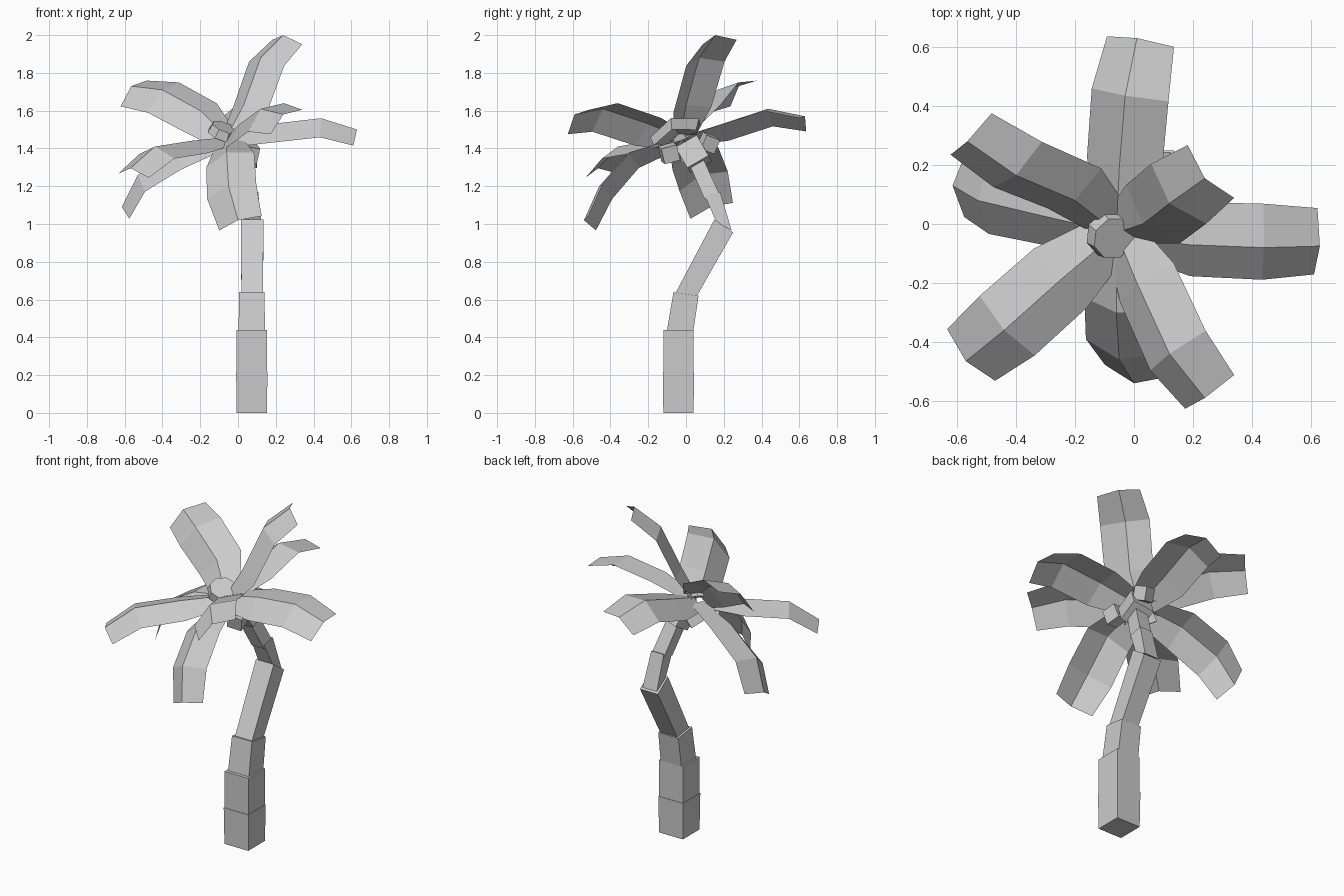
import bpy, math
from mathutils import Vector, Matrix

if "Cube" in bpy.data.objects:
    bpy.data.objects.remove(bpy.data.objects["Cube"])

grey = bpy.data.materials.new("light_grey")
grey.diffuse_color = (0.6, 0.6, 0.6, 1)
grey.use_nodes = True
grey.node_tree.nodes["Principled BSDF"].inputs["Base Color"].default_value = grey.diffuse_color


def make(name, verts, faces):
    mesh = bpy.data.meshes.new(name)
    mesh.from_pydata([tuple(v) for v in verts], [], faces)
    mesh.materials.append(grey)
    mesh.update()
    ob = bpy.data.objects.new(name, mesh)
    bpy.context.collection.objects.link(ob)
    return ob


def section(center, half, tilt):
    """Square ring, tilted about the x axis."""
    t = math.radians(tilt)
    u, v = Vector((half, 0, 0)), Vector((0, math.cos(t), math.sin(t))) * half
    c = Vector(center)
    return [c - u - v, c + u - v, c + u + v, c - u + v]


BOX = [(3, 2, 1, 0), (4, 5, 6, 7)] + [(i, (i + 1) % 4, (i + 1) % 4 + 4, i + 4) for i in range(4)]

# Trunk: stacked tapered blocks, each (bottom centre, half, tilt), (top centre, half, tilt)
trunk = [
    (((.073, -.04, 0), .08, 0), ((.073, -.04, .22), .083, 0)),
    (((.073, -.04, .22), .08, 0), ((.073, -.04, .44), .08, 0)),
    (((.073, -.03, .44), .07, 0), ((.073, 0, .63), .067, -8)),
    (((.075, 0, .625), .057, -8), ((.075, .2, .99), .06, -35)),
    (((.075, .2, .99), .048, -30), ((.065, .14, 1.16), .042, 12)),
    (((.065, .14, 1.14), .042, 12), ((.02, .05, 1.34), .04, 25)),
]
for i, (low, high) in enumerate(trunk):
    make(f"trunk_block_{i + 1}", section(*low) + section(*high), BOX)


def block(name, center, size, rot):
    m = Matrix.Translation(center) @ Matrix.Rotation(math.radians(rot[2]), 4, 'Z') \
        @ Matrix.Rotation(math.radians(rot[0]), 4, 'X') @ Matrix.Rotation(math.radians(rot[1]), 4, 'Y')
    ring = section((0, 0, -size / 2), size / 2, 0) + section((0, 0, size / 2), size / 2, 0)
    make(name, [m @ v for v in ring], BOX)


# Crown block on the trunk top and the nuts around it
block("crown_block", (.02, .04, 1.37), .13, (30, -15, 0))
block("nut_right", (.06, -.09, 1.375), .085, (15, 10, 10))
block("nut_back", (.03, .12, 1.43), .08, (-20, 15, 20))
block("nut_left", (-.07, .03, 1.36), .08, (20, 30, 40))

# Crown cap: eight-sided bud leaning to the front right
bpy.ops.mesh.primitive_cone_add(vertices=8, radius1=.085, radius2=.075, depth=.05,
                                location=(-.075, -.04, 1.49), rotation=(.45, .2, math.pi / 8))
cap = bpy.context.object
cap.name = "crown_cap"
cap.data.materials.append(grey)

# Leaves: ridge points (middle, bend, tip) and the direction across the blade
leaves = {
    "leaf_front_right": [(.01, -.2, 1.53), (.12, -.44, 1.61), (.24, -.59, 1.58), (.16, .12, .13)],
    "leaf_tall": [(.03, 0, 1.63), (.12, .07, 1.88), (.24, .155, 2.0), (.16, -.175, -.02)],
    "leaf_right": [(.18, -.07, 1.53), (.44, -.08, 1.56), (.63, -.075, 1.5), (0, .22, .085)],
    "leaf_back": [(-.05, .19, 1.53), (-.03, .435, 1.61), (.01, .63, 1.57), (.225, -.04, .07)],
    "leaf_back_left": [(-.2, .08, 1.6), (-.4, .165, 1.71), (-.565, .28, 1.73), (-.16, -.12, -.13)],
    "leaf_left": [(-.32, .03, 1.39), (-.53, .08, 1.26), (-.615, .13, 1.09), (-.02, -.22, -.11)],
    "leaf_front_left": [(-.25, -.19, 1.44), (-.44, -.36, 1.41), (-.57, -.465, 1.295), (-.17, .18, .02)],
    "leaf_front": [(-.06, -.3, 1.38), (-.05, -.46, 1.2), (0, -.54, 1.02), (.22, -.04, .07)],
}
root = Vector((-.06, -.03, 1.46))
halves = (.085, .135, .138, .12)
for name, (*ridge, across) in leaves.items():
    pts = [root.lerp(Vector(ridge[0]), .15)] + [Vector(p) for p in ridge]
    side, verts = Vector(across).normalized(), []
    for i, p in enumerate(pts):
        along = (pts[min(i + 1, 3)] - pts[max(i - 1, 0)]).normalized()
        s = (side - along * side.dot(along) * .6).normalized()
        n = s.cross(along).normalized()
        if n.z < 0:
            n = -n
        drop = n * halves[i] * .4
        verts += [p - s * halves[i] - drop, p, p + s * halves[i] - drop]
    faces = [(a, a + 1, a + 4, a + 3) for r in range(3) for a in (3 * r, 3 * r + 1)]
    make(name, verts, faces)
